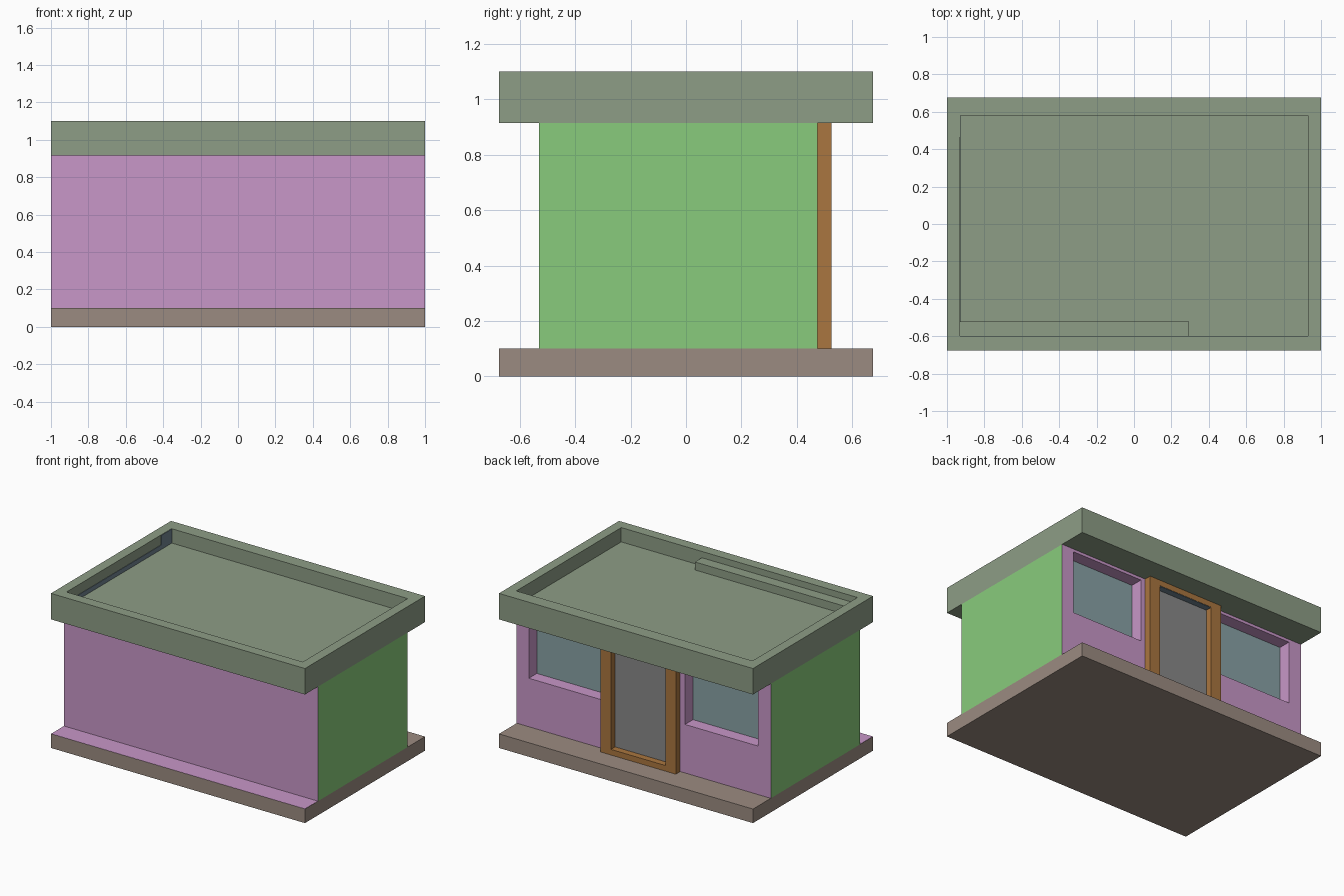
import bpy
import bmesh

if "Cube" in bpy.data.objects:
    bpy.data.objects.remove(bpy.data.objects["Cube"])


def material(name, rgb):
    m = bpy.data.materials.new(name)
    m.diffuse_color = (*rgb, 1)
    m.use_nodes = True
    m.node_tree.nodes["Principled BSDF"].inputs["Base Color"].default_value = m.diffuse_color
    return m


SAGE = material("sage", (0.27, 0.34, 0.24))
PINK = material("pink", (0.58, 0.31, 0.58))
GREEN = material("green", (0.25, 0.60, 0.20))
STONE = material("stone", (0.33, 0.26, 0.22))
WOOD = material("wood", (0.40, 0.18, 0.05))
GLASS = material("glass", (0.25, 0.36, 0.38))
SLATE = material("slate", (0.16, 0.23, 0.28))
GREY = material("grey", (0.25, 0.25, 0.25))


def box(name, x, y, z, *mats):
    """Axis-aligned box from (min, max) ranges."""
    bm = bmesh.new()
    bmesh.ops.create_cube(bm, size=1)
    for v in bm.verts:
        v.co = [r[0] if c < 0 else r[1] for c, r in zip(v.co, (x, y, z))]
    mesh = bpy.data.meshes.new(name)
    bm.to_mesh(mesh)
    bm.free()
    for m in mats:
        mesh.materials.append(m)
    ob = bpy.data.objects.new(name, mesh)
    bpy.context.collection.objects.link(ob)
    return ob


def cut(target, x, y, z):
    """Subtract a box from the target and discard the cutter."""
    cutter = box("cutter", x, y, z)
    cutter.hide_render = True
    mod = target.modifiers.new("cut", 'BOOLEAN')
    mod.operation = 'DIFFERENCE'
    mod.solver = 'EXACT'
    mod.object = cutter
    bpy.context.view_layer.objects.active = target
    bpy.ops.object.modifier_apply(modifier=mod.name)
    bpy.data.objects.remove(cutter)


# Base slab with a floor covering that runs out to the front edge
box("base_slab", (-1, 1), (-0.675, 0.675), (0, 0.1), STONE)
box("floor", (-0.999, 0.999), (-0.674, 0.355), (0.095, 0.101), PINK)

# Wall shell: pink front and back, green ends
walls = box("walls", (-1, 1), (-0.53, 0.475), (0.1, 0.915), PINK, GREEN)
for face in walls.data.polygons:
    if abs(face.normal.x) > 0.5:
        face.material_index = 1
cut(walls, (-0.9, 0.9), (-0.43, 0.355), (0.05, 0.95))

# Windows and door opening in the back wall
WINDOWS = {"left": (-0.9, -0.325), "right": (0.34, 0.905)}
for side, (x0, x1) in WINDOWS.items():
    cut(walls, (x0, x1), (0.3, 0.6), (0.445, 0.895))
    box("window_glass_" + side, (x0, x1), (0.365, 0.385), (0.445, 0.895), GLASS)
cut(walls, (-0.205, 0.223), (0.3, 0.6), (0.05, 0.875))

# Door: projecting wooden frame, head trim and panel
frame = box("door_frame", (-0.287, 0.305), (0.475, 0.525), (0.1, 0.915), WOOD)
cut(frame, (-0.205, 0.223), (0.4, 0.6), (0.14, 0.875))
box("door_panel", (-0.205, 0.223), (0.455, 0.478), (0.1, 0.875), GREY)
box("door_head_trim", (-0.205, 0.223), (0.478, 0.523), (0.872, 0.876), SLATE)

# Roof slab with a sunken top
roof = box("roof", (-1, 1), (-0.675, 0.675), (0.915, 1.1), SAGE)
cut(roof, (-0.93, 0.93), (-0.6, 0.58), (0.998, 1.2))
box("roof_ledge", (-0.93, 0.295), (-0.6, -0.522), (0.99, 1.055), SAGE)

# Slate flashing on the left inside face of the parapet
box("roof_flashing_low", (-0.932, -0.927), (-0.522, 0.58), (0.99, 1.03), SLATE)
box("roof_flashing_end", (-0.932, -0.927), (0.465, 0.58), (1.03, 1.098), SLATE)
